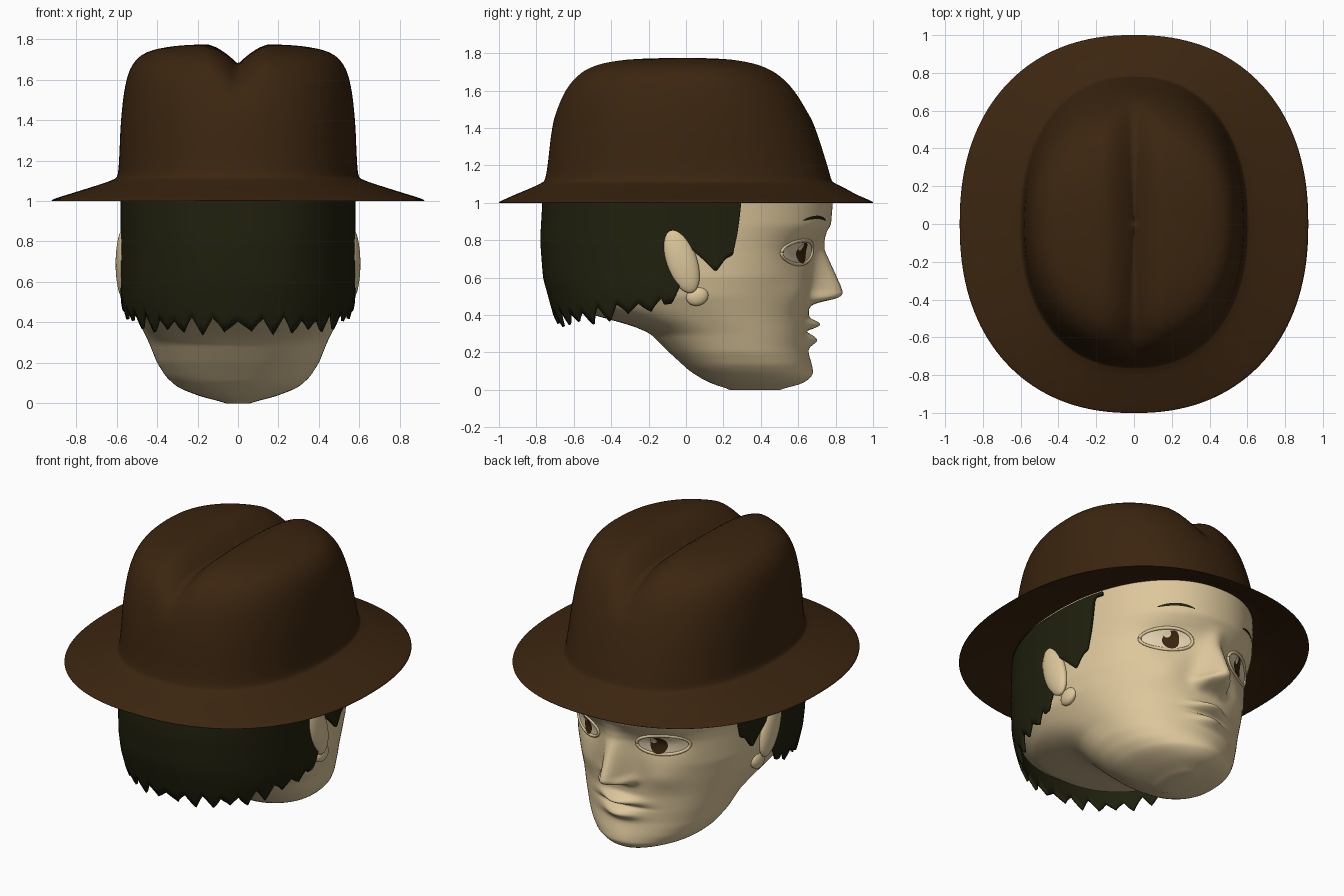
import bpy, bmesh, math
from mathutils import Vector
from mathutils.bvhtree import BVHTree

if "Cube" in bpy.data.objects:
    bpy.data.objects.remove(bpy.data.objects["Cube"])


def material(name, rgb):
    m = bpy.data.materials.new(name)
    m.diffuse_color = (*rgb, 1)
    m.use_nodes = True
    m.node_tree.nodes["Principled BSDF"].inputs["Base Color"].default_value = m.diffuse_color
    return m


SKIN = material("skin", (0.72, 0.57, 0.33))
HAT = material("hat_brown", (0.044, 0.0185, 0.005))
HAIR = material("dark_hair", (0.0145, 0.0145, 0.0045))
WHITE = material("eye_cream", (0.76, 0.64, 0.42))
IRIS = material("iris_brown", (0.045, 0.018, 0.005))


def lerp(table, v):
    if v <= table[0][0]:
        return table[0][1]
    for (a, p), (b, q) in zip(table, table[1:]):
        if v <= b:
            return p + (q - p) * (v - a) / (b - a)
    return table[-1][1]


def smooth(table, v, r=0.025):
    return sum(lerp(table, v + r * k / 3) for k in range(-3, 4)) / 7


def oval(t, w, back, front, cy=0.0, n=2.2):
    """Point on an oval with different depth in front (+y) and behind."""
    c, s = math.cos(t), math.sin(t)
    x = math.copysign(abs(c) ** (2 / n), c) * w
    y = math.copysign(abs(s) ** (2 / n), s) * (front if s > 0 else back)
    return x, cy + y


def build(name, verts, faces, mat, shade=True):
    me = bpy.data.meshes.new(name)
    me.from_pydata(verts, [], faces)
    bm = bmesh.new()
    bm.from_mesh(me)
    bmesh.ops.recalc_face_normals(bm, faces=bm.faces)
    bm.to_mesh(me)
    bm.free()
    me.materials.append(mat)
    ob = bpy.data.objects.new(name, me)
    bpy.context.collection.objects.link(ob)
    if shade:
        me.polygons.foreach_set("use_smooth", [True] * len(me.polygons))
    return ob


def loft(name, rings, mat):
    n = len(rings[0])
    verts = [p for r in rings for p in r]
    faces = [(i * n + j, i * n + (j + 1) % n, (i + 1) * n + (j + 1) % n, (i + 1) * n + j)
             for i in range(len(rings) - 1) for j in range(n)]
    faces += [tuple(range(n))[::-1], tuple(range(len(verts) - n, len(verts)))]
    return build(name, verts, faces, mat)


# Head: horizontal ovals whose size follows the front and side silhouettes
WIDTH = [(0, .04), (.02, .14), (.05, .23), (.08, .3), (.13, .355), (.2, .4), (.3, .44),
         (.4, .49), (.5, .54), (.6, .56), (1.1, .565)]
BACK = [(0, .25), (.02, .17), (.05, .1), (.1, .02), (.2, -.09), (.3, -.19), (.34, -.28),
        (.39, -.46), (.43, -.6), (.5, -.7), (.6, -.74), (1.1, -.74)]
FRONT = [(0, .48), (.02, .58), (.04, .63), (.08, .665), (.15, .66), (.22, .65), (.4, .655),
         (.55, .67), (.65, .685), (.75, .7), (.8, .72), (.88, .775), (1, .785), (1.1, .78)]
CENTRE = [(0, .38), (.1, .3), (.2, .25), (.3, .2), (.4, .1), (.5, 0)]
NOSE = [(.44, 0), (.465, .03), (.485, .14), (.51, .175), (.55, .16), (.65, .1), (.75, .04), (.85, 0)]
# x, z, x size, z size, height: lips, mouth gap, chin, nostrils, eye sockets, cheeks
BUMPS = [(0, .35, .11, .026, .065), (0, .265, .1, .032, .05), (0, .312, .13, .012, -.02),
         (0, .1, .12, .07, .015), (.075, .49, .035, .03, .045), (.26, .735, .12, .075, -.035),
         (.27, .52, .1, .08, .02)]


def head_ring(z, n=192):
    w, b, f, c = (smooth(t, z, .015) for t in (WIDTH, BACK, FRONT, CENTRE))
    ring = []
    for j in range(n):
        t = 2 * math.pi * j / n
        x, y = oval(t, w, c - b, f - c, c, 2.1 if t < math.pi else 2.3)
        if y > .3:
            y += smooth(NOSE, z, .012) * math.exp(-(x / (.075 - .05 * (max(z, .5) - .5))) ** 2)
            for x0, z0, sx, sz, h in BUMPS:
                y += h * math.exp(-((abs(x) - x0) / sx) ** 2 - ((z - z0) / sz) ** 2)
        ring.append((x, y, z))
    return ring


head = loft("head", [head_ring(1.08 * i / 140) for i in range(141)], SKIN)
tree = BVHTree.FromPolygons([v.co for v in head.data.vertices],
                            [p.vertices for p in head.data.polygons])


def on_face(x, z, lift):
    hit = tree.ray_cast(Vector((x, 2, z)), Vector((0, -1, 0)))[0]
    return x, hit.y + lift, z


# Facial plates laid on the head surface
def patch(name, cx, cz, rx, rz, lift, bulge, mat, arch=0.0, n=32, rows=6):
    verts = [on_face(cx, cz + arch, lift + bulge)]
    for k in range(1, rows + 1):
        r = k / rows
        for j in range(n):
            t = 2 * math.pi * j / n
            u = r * math.cos(t)
            verts.append(on_face(cx + rx * u, cz + rz * r * math.sin(t) + arch * (1 - u * u),
                                 lift + bulge * (1 - r * r)))
    faces = [(0, 1 + j, 1 + (j + 1) % n) for j in range(n)]
    for k in range(rows - 1):
        a, b = 1 + k * n, 1 + (k + 1) * n
        faces += [(a + j, b + j, b + (j + 1) % n, a + (j + 1) % n) for j in range(n)]
    return build(name, verts, faces, mat)


# Tube around each eye
def eyelid(name, cx, cz, rx, rz, radius):
    rings = []
    for j in range(41):
        t = 2 * math.pi * j / 40
        p = Vector(on_face(cx + rx * math.cos(t), cz + rz * math.sin(t), .002))
        out = Vector((math.cos(t), 0, math.sin(t)))
        rings.append([p + radius * (out * math.cos(a) + Vector((0, math.sin(a), 0)))
                      for a in (k * math.pi / 4 for k in range(8))])
    loft(name, rings, SKIN)


for side, s in (("right", 1), ("left", -1)):
    patch(side + "_eye", s * .26, .735, .125, .06, .003, .006, WHITE)
    patch(side + "_iris", s * .245, .73, .042, .055, .012, .001, IRIS)
    patch(side + "_eye_glint", s * .245 + .022, .762, .016, .018, .015, 0, WHITE)
    patch(side + "_eyebrow", s * .265, .905, .09, .009, .004, 0, HAIR, arch=.017)
    eyelid(side + "_eyelid", s * .26, .735, .128, .064, .01)
    # Ear: flattened ball leaning backwards, with a small lobe
    for part, y, z, size, tilt in (("ear", -.025, .69, (.04, .083, .18), .33),
                                   ("ear_lobe", .06, .5, (.03, .06, .05), .3)):
        bpy.ops.mesh.primitive_uv_sphere_add(segments=32, ring_count=20, radius=1,
                                             location=(s * (.565 if part == "ear" else .535), y, z),
                                             rotation=(tilt, 0, 0))
        ear = bpy.context.object
        ear.name = side + "_" + part
        ear.scale = size
        ear.data.materials.append(SKIN)
        bpy.ops.object.shade_smooth()

# Hair: shell round the back with a ragged lower edge and sideburns
EDGE = [(-.78, .38), (-.55, .39), (-.33, .43), (-.07, .46), (-.03, .55), (.02, .76), (.1, .69),
        (.16, .63), (.21, .7), (.25, .72), (.28, .86), (.3, 1.04)]
HAIR_BACK = [(.33, .68), (.4, .71), (.6, .765), (.8, .78), (1.06, .765)]
cols, rows = 264, 14
verts = []
for i in range(cols + 1):
    t = math.radians(-90 + 114 * (2 * i / cols - 1))
    y0 = oval(t, .58, .77, .8)[1]
    low = lerp(EDGE, y0)
    if y0 < -.12:
        low += .035 * (abs((i % 12) - 6) / 3 - 1) + .012 * math.sin(i * .37)
    for k in range(rows + 1):
        z = 1.06 + (low - 1.06) * k / rows
        w = .58 - .03 * max(0, .5 - z) / .15
        verts.append((*oval(t, w, lerp(HAIR_BACK, z), .8, 0, 2.3 if y0 < 0 else 2.2), z))
r = rows + 1
faces = [(i * r + k, (i + 1) * r + k, (i + 1) * r + k + 1, i * r + k + 1)
         for i in range(cols) for k in range(rows)]
hair = build("hair", verts, faces, HAIR)
hair.modifiers.new("thickness", "SOLIDIFY").thickness = .015

# Hat: brim and crown as one loft (half width, back, front, height)
PROFILE = [(.54, .7, .72, 1.085), (.61, .775, .795, 1.075), (.76, .88, .89, 1.035),
           (.905, .985, .985, 1.002), (.92, 1, 1, 1.003), (.9, .98, .98, 1.014),
           (.8, .91, .91, 1.045), (.68, .82, .84, 1.083), (.62, .775, .795, 1.105),
           (.597, .755, .777, 1.125), (.588, .74, .755, 1.2), (.578, .715, .69, 1.4),
           (.557, .67, .61, 1.57), (.52, .6, .52, 1.675), (.45, .5, .41, 1.735),
           (.32, .35, .27, 1.765), (.15, .16, .12, 1.775), (.01, .01, .01, 1.777)]


def spline(pts, steps):
    pts = [Vector(p) for p in pts]
    for i in range(len(pts) - 1):
        a, b, c, d = pts[max(i - 1, 0)], pts[i], pts[i + 1], pts[min(i + 2, len(pts) - 1)]
        for k in range(steps):
            u = k / steps
            yield .5 * (2 * b + (c - a) * u + (2 * a - 5 * b + 4 * c - d) * u * u
                        + (3 * b - a - 3 * c + d) * u ** 3)
    yield pts[-1]


def hat_ring(w, back, front, z, n=144):
    ring = []
    for j in range(n):
        x, y = oval(2 * math.pi * j / n, w, back, front, 0, 2.25)
        fade = min(1, max(0, (z - 1.45) / .25))
        dent = .1 * max(0, 1 - abs(x) / .16) ** 1.6 * fade
        ring.append((x, y, z - dent))
    return ring


loft("hat", [hat_ring(*p) for p in spline(PROFILE, 4)], HAT)
